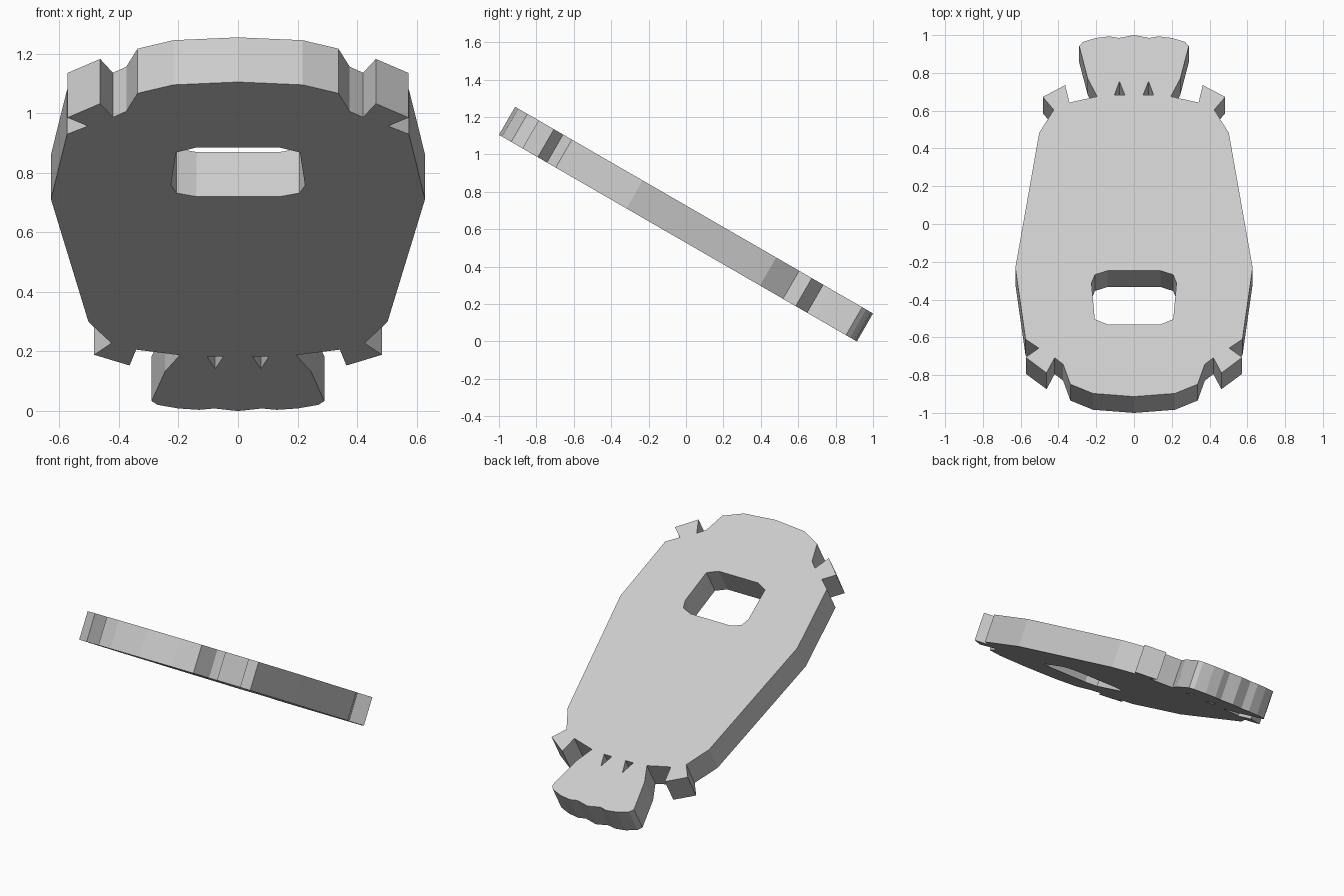
import bpy
import math

if "Cube" in bpy.data.objects:
    bpy.data.objects.remove(bpy.data.objects["Cube"])

TILT = math.radians(30)
THICK = 0.173

# right half of the outline (x, y as seen from above on the upper face), from tail end to head end
half = [(0, 1.0), (0.08, 0.985), (0.13, 0.993), (0.20, 0.985), (0.27, 0.964), (0.29, 0.942),
        (0.245, 0.77), (0.195, 0.675),                                         # tail
        (0.342, 0.643), (0.364, 0.735), (0.483, 0.673), (0.425, 0.605),        # lower tab
        (0.502, 0.482), (0.628, -0.232), (0.574, -0.61), (0.504, -0.657),      # body side
        (0.573, -0.706), (0.463, -0.788), (0.42, -0.708), (0.375, -0.743),     # upper tab
        (0.337, -0.848), (0.217, -0.897), (0, -0.9135)]                        # head
window = [(0.14, -0.247), (0.207, -0.268), (0.225, -0.312), (0.208, -0.504), (0.14, -0.532)]
slit = [(0.048, 0.682), (0.077, 0.755), (0.104, 0.682)]


def mirrored(points):
    return points + [(-x, y) for x, y in reversed(points) if x > 0]


def add_loop(curve, points):
    spline = curve.splines.new('POLY')
    spline.points.add(len(points) - 1)
    for p, (x, y) in zip(spline.points, points):
        v = (y - THICK / 2 * math.sin(TILT)) / math.cos(TILT)
        p.co = (x, v, 0, 1)
    spline.use_cyclic_u = True


# flat plate with a window and two small triangular slits
curve = bpy.data.curves.new("plate_profile", 'CURVE')
curve.dimensions = '2D'
curve.fill_mode = 'BOTH'
curve.extrude = THICK / 2
add_loop(curve, mirrored(half))
add_loop(curve, mirrored(window))
add_loop(curve, slit)
add_loop(curve, [(-x, y) for x, y in slit])

plate = bpy.data.objects.new("tilted_plate", curve)
bpy.context.collection.objects.link(plate)
bpy.context.view_layer.objects.active = plate
plate.select_set(True)
bpy.ops.object.convert(target='MESH')
plate = bpy.context.object
plate.name = "tilted_plate"
bpy.ops.object.shade_flat()

# lean the plate and rest its low end on the ground
plate.rotation_euler = (-TILT, 0, 0)
bpy.context.view_layer.update()
plate.location.z -= min((plate.matrix_world @ v.co).z for v in plate.data.vertices)
